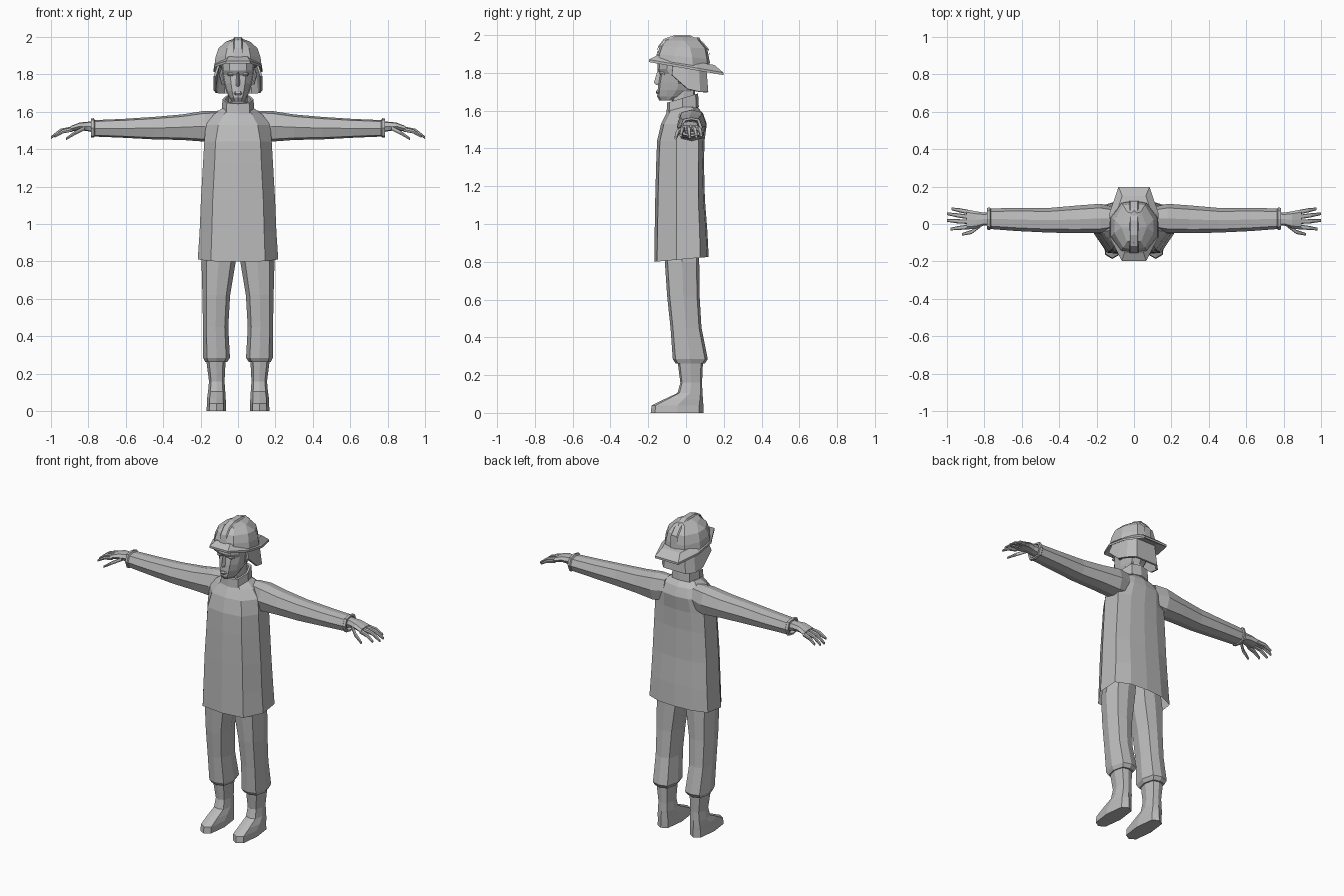
import bpy, bmesh, math
from mathutils import Vector

grey = bpy.data.materials.new("plain_grey")
grey.diffuse_color = (0.5, 0.5, 0.5, 1)

# unit eight-sided section shared by limbs, boots and hands
OCT = [(0, -1), (.72, -.84), (1, 0), (.72, .84), (0, 1), (-.72, .84), (-1, 0), (-.72, -.84)]


def finish(name, bm, mirror=False):
    bmesh.ops.recalc_face_normals(bm, faces=bm.faces)
    me = bpy.data.meshes.new(name)
    bm.to_mesh(me)
    bm.free()
    me.materials.append(grey)
    ob = bpy.data.objects.new(name, me)
    bpy.context.collection.objects.link(ob)
    if mirror:
        ob.modifiers.new("mirror", 'MIRROR').use_mirror_merge = False
    return ob


def loft(name, rings, caps=(True, True), mirror=False, closed=True):
    bm = bmesh.new()
    vs = [[bm.verts.new(p) for p in r] for r in rings]
    n = len(rings[0])
    for a, b in zip(vs, vs[1:]):
        for i in range(n if closed else n - 1):
            j = (i + 1) % n
            bm.faces.new((a[i], a[j], b[j], b[i]))
    if caps[0]:
        bm.faces.new(vs[0])
    if caps[1]:
        bm.faces.new(vs[-1])
    return finish(name, bm, mirror)


def level(z, x0, x1, y0, y1, tilt=0):
    """Horizontal section filling the given extents."""
    cx, cy, rx, ry = (x0 + x1) / 2, (y0 + y1) / 2, (x1 - x0) / 2, (y1 - y0) / 2
    return [(cx + u * rx, cy + v * ry, z + tilt * (cy + v * ry)) for u, v in OCT]


def across(x, y, z, ry, rz):
    """Section standing across the x axis."""
    return [(x, y + u * ry, z + v * rz) for u, v in OCT]


def both_sides(half):
    """Close a right-hand outline, whose ends lie on x = 0, into a full ring."""
    return half + [(-x, y, z) for x, y, z in half[-2:0:-1]]


# long coat
def coat_ring(z, wf, ws, yf, yb, ya=-.05, yc=.065, tilt=0):
    half = [(0, yf), (wf, yf + .015), (ws, ya), (ws * .97, yc), (wf * .8, yb - .008), (0, yb)]
    return both_sides([(x, y, z + tilt * y) for x, y in half])


loft("coat", [
    coat_ring(.815, .145, .215, -.168, .12, -.05, .075, .09),
    coat_ring(.96, .14, .205, -.166, .113, -.05, .072, .05),
    coat_ring(1.13, .135, .198, -.163, .1),
    coat_ring(1.32, .125, .187, -.158, .095),
    coat_ring(1.44, .12, .18, -.153, .098),
    coat_ring(1.53, .105, .172, -.132, .11, -.04),
    coat_ring(1.585, .075, .13, -.105, .09, -.035, .06),
    coat_ring(1.62, .05, .083, -.09, .06, -.02, .03)], (False, True))

# standing collar, open at the top
loft("collar", [level(1.605, -.087, .087, -.103, .068, .2),
                level(1.672, -.083, .083, -.1, .064, .3),
                level(1.672, -.07, .07, -.088, .052, .3),
                level(1.61, -.07, .07, -.088, .052, .2)], (False, True))
loft("neck", [level(1.58, -.052, .052, -.075, .045), level(1.74, -.05, .05, -.075, .05)])

# sleeves with a stepped cuff
loft("sleeve", [
    across(.10, .03, 1.53, .06, .075), across(.18, .03, 1.522, .078, .082),
    across(.30, .025, 1.517, .074, .068), across(.45, .02, 1.512, .066, .06),
    across(.62, .024, 1.511, .062, .05), across(.765, .028, 1.511, .055, .044),
    across(.77, .028, 1.513, .06, .052), across(.785, .028, 1.513, .058, .05),
    across(.785, .028, 1.513, .044, .04), across(.765, .028, 1.513, .04, .035)], mirror=True)

# hands
loft("palm", [across(.76, .028, 1.518, .036, .03), across(.805, .026, 1.521, .035, .025),
              across(.845, .022, 1.522, .046, .02), across(.895, .024, 1.508, .054, .015)], mirror=True)
for name, base, mid, tip in (
        ("little_finger", (.885, .064, 1.505), (.935, .074, 1.495), (.975, .081, 1.47)),
        ("ring_finger", (.885, .038, 1.509), (.948, .047, 1.498), (.998, .055, 1.463)),
        ("middle_finger", (.885, .012, 1.509), (.948, .015, 1.498), (1.0, .019, 1.46)),
        ("index_finger", (.885, -.015, 1.505), (.935, -.021, 1.495), (.98, -.027, 1.468)),
        ("thumb", (.82, -.006, 1.512), (.868, -.043, 1.488), (.918, -.055, 1.455))):
    loft(name, [across(*base, .012, .012), across(*mid, .011, .011), across(*tip, .007, .007)], mirror=True)

# trousers gathered at the shin
loft("trouser_leg", [
    level(.95, 0, .17, -.11, .07), level(.80, .012, .195, -.112, .07),
    level(.62, .042, .19, -.1, .072), level(.45, .052, .187, -.082, .082),
    level(.285, .043, .186, -.07, .115), level(.262, .058, .175, -.055, .1)], mirror=True)

# boots
loft("boot", [
    level(.275, .066, .17, -.045, .09), level(.16, .072, .155, -.03, .085),
    level(.105, .068, .16, -.045, .087), level(.07, .066, .165, -.12, .09),
    level(.04, .064, .166, -.182, .092), level(0, .064, .168, -.187, .092)], mirror=True)


# head
def head_ring(z, hw, yf, yb):
    m = (yf + yb) / 2
    half = [(0, yf), (hw * .5, yf + .01), (hw * .9, yf + .05), (hw, m), (hw * .7, yb - .02), (0, yb)]
    return both_sides([(x, y, z) for x, y in half])


loft("head", [
    head_ring(1.655, .034, -.142, -.045), head_ring(1.675, .047, -.153, .01),
    head_ring(1.71, .063, -.15, .05), head_ring(1.75, .074, -.146, .075),
    head_ring(1.795, .084, -.138, .09), head_ring(1.82, .088, -.152, .1),
    head_ring(1.88, .092, -.148, .1)])

# nose, lips, closed eyes and ears
loft("nose", [[(-.018, -.13, 1.738), (0, -.158, 1.735), (.018, -.13, 1.738)],
              [(-.016, -.13, 1.75), (0, -.17, 1.748), (.016, -.13, 1.75)],
              [(-.008, -.13, 1.815), (0, -.15, 1.815), (.008, -.13, 1.815)]])
loft("lips", [level(1.688, -.015, .015, -.154, -.13), level(1.698, -.022, .022, -.16, -.13),
              level(1.708, -.015, .015, -.155, -.13)])
loft("eyelid", [level(1.79, .024, .055, -.135, -.1), level(1.798, .022, .058, -.142, -.1),
                level(1.806, .024, .055, -.139, -.1)], mirror=True)
loft("ear", [level(1.745, .07, .088, -.04, -.015), level(1.79, .075, .1, -.045, .005),
             level(1.825, .075, .096, -.04, .0)], mirror=True)


# helmet shell
def shell_ring(z, rx, yf, yb, tilt=0):
    half = [(0, yf), (rx * .55, yf + .012), (rx, yf + .09), (rx, yb - .09), (rx * .55, yb - .012), (0, yb)]
    return both_sides([(x, y, z + tilt * y) for x, y in half])


loft("helmet_shell", [
    shell_ring(1.845, .125, -.157, .125, -.15), shell_ring(1.885, .12, -.152, .123, -.1),
    shell_ring(1.935, .105, -.138, .112, -.05), shell_ring(1.972, .068, -.108, .078),
    shell_ring(1.987, .03, -.1, .07)])

# raised comb running front to back
comb = [(-.158, 1.88), (-.148, 1.94), (-.117, 1.98), (-.06, 2.0), (.02, 2.0),
        (.085, 1.968), (.122, 1.925), (.127, 1.84)]
loft("helmet_comb", [[(-.024, y, z - .01), (-.018, y, z), (.018, y, z), (.024, y, z - .01)]
                     for y, z in comb])

# brim sloping down to the back
BRIM = [(.065, -.197), (.128, -.075), (.13, .06), (.083, .198), (-.083, .198),
        (-.13, .06), (-.128, -.075), (-.065, -.197)]


def brim_ring(s, z):
    return [(x * s, y * s, z - .175 * y * s) for x, y in BRIM]


loft("helmet_brim", [brim_ring(.7, 1.848), brim_ring(1, 1.823), brim_ring(1, 1.836), brim_ring(.76, 1.868)])

# neck flap hanging below the brim
FLAP = [(1, -.075, 1.79), (1, .01, 1.715), (.92, .075, 1.7), (.6, .118, 1.698)]
half_flap = FLAP + [(-x, y, z) for x, y, z in reversed(FLAP)]
flap = loft("neck_flap", [[(x * .13, y, z) for x, y, z in half_flap],
                          [(x * .11, y * .9, 1.85) for x, y, z in half_flap]],
            (False, False), closed=False)
flap.modifiers.new("thickness", 'SOLIDIFY').thickness = .012
